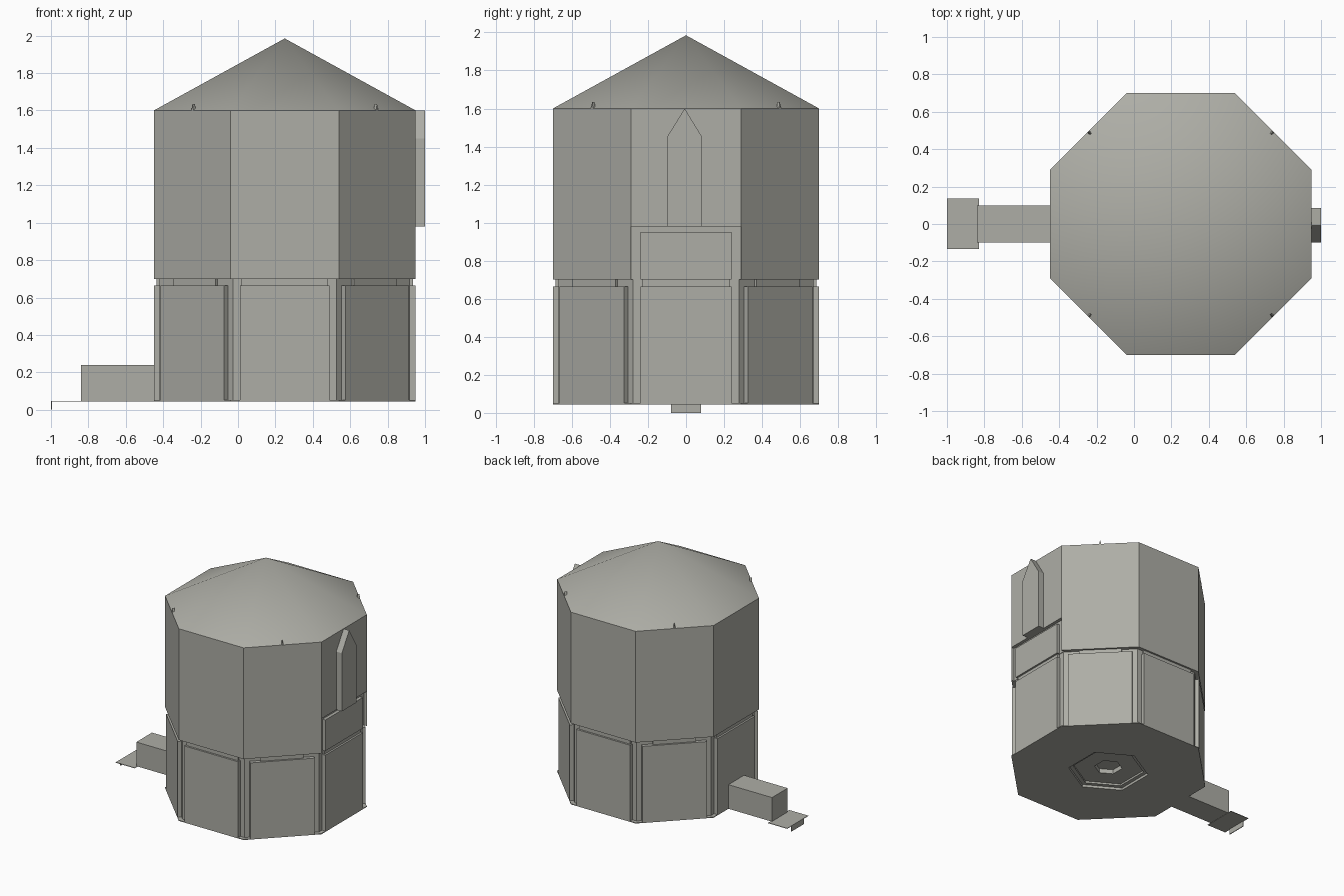
import bpy, bmesh, math
from mathutils import Matrix, Vector

if "Cube" in bpy.data.objects:
    bpy.data.objects.remove(bpy.data.objects["Cube"])

CX, AP = 0.25, 0.70                 # tower axis and outer apothem
Z0, SEAM, EAVE, APEX = 0.045, 0.70, 1.60, 1.985

stone = bpy.data.materials.new("pale grey")
stone.use_nodes = True
COL = (0.42, 0.42, 0.38, 1)
stone.diffuse_color = COL
stone.node_tree.nodes["Principled BSDF"].inputs["Base Color"].default_value = COL


def finish(name, bm):
    bmesh.ops.recalc_face_normals(bm, faces=bm.faces)
    me = bpy.data.meshes.new(name)
    bm.to_mesh(me)
    bm.free()
    me.materials.append(stone)
    ob = bpy.data.objects.new(name, me)
    bpy.context.collection.objects.link(ob)
    return ob


def loft(name, rings, n=8):
    """Closed n-sided solid from (apothem, z) rings; an apothem of 0 is a tip."""
    bm = bmesh.new()
    loops = []
    for ap, z in rings:
        r = ap / math.cos(math.pi / n)
        count = n if ap else 1
        loops.append([bm.verts.new((CX + r * math.cos((i + .5) * 2 * math.pi / n),
                                    r * math.sin((i + .5) * 2 * math.pi / n), z))
                      for i in range(count)])
    for a, b in zip(loops, loops[1:]):
        for i in range(n):
            j = (i + 1) % n
            bm.faces.new([a[i], a[j], b[0]] if len(b) == 1 else [a[i], a[j], b[j], b[i]])
    for end in (loops[0], loops[-1]):
        if len(end) > 1:
            bm.faces.new(end)
    return finish(name, bm)


def plate(name, outline, inner, outer, side):
    """Extrude an (across, z) outline between two apothems on wall number side."""
    bm = bmesh.new()
    face = bm.faces.new([bm.verts.new((inner, y, z)) for y, z in outline])
    out = bmesh.ops.extrude_face_region(bm, geom=[face])["geom"]
    bmesh.ops.translate(bm, vec=(outer - inner, 0, 0),
                        verts=[v for v in out if isinstance(v, bmesh.types.BMVert)])
    bm.transform(Matrix.Translation((CX, 0, 0)) @ Matrix.Rotation(side * math.pi / 4, 4, "Z"))
    return finish(name, bm)


def rect(hw, z0, z1):
    return [(-hw, z0), (hw, z0), (hw, z1), (-hw, z1)]


def cut(target, cutter):
    mod = target.modifiers.new("cut", "BOOLEAN")
    mod.operation, mod.solver, mod.object = "DIFFERENCE", "EXACT", cutter
    cutter.hide_render = True
    cutter.hide_set(True)


# Recessed lower core standing on a full-width floor flange
core = loft("lower_core", [(AP, Z0), (AP, Z0 + .006), (AP - .03, Z0 + .006), (AP - .03, 1.0)])

# Stepped six-sided socket in the underside
for i, (ap, depth) in enumerate([(.26, .02), (.23, .035), (.09, .07)]):
    cut(core, loft(f"socket_cutter_{i}", [(ap, -.02), (ap, Z0 + depth)], 6))

# Upper wall, notched above the entrance
upper = loft("upper_wall", [(AP, SEAM), (AP, EAVE)])
cut(upper, plate("notch_cutter", rect(.29, .6, .98), AP - .026, AP + .1, 0))

# Roof
roof = loft("roof", [(AP, EAVE), (0, APEX)])
for p in roof.data.polygons:
    p.use_smooth = len(p.vertices) == 3

# Lower wall panels and the narrow spacers above them
for s in range(8):
    plate(f"lower_panel_{s}", rect(.24, Z0, .665), .65, AP, s)
    plate(f"spacer_{s}", rect(.16 if s % 2 else .23, .66, SEAM + .005), .65, AP - .015, s)
plate("entrance_panel", rect(.24, SEAM, .95), .65, AP, 0)

# Pointed windows: one proud, four sunk flush in the diagonal walls
plate("pointed_window", [(-.10, .98), (.085, .98), (.085, 1.45), (-.007, 1.6), (-.10, 1.45)],
      AP - .02, AP + .05, 0)
for s in (1, 3, 5, 7):
    plate(f"flush_window_{s}", [(-.10, 1.0), (.10, 1.0), (.10, 1.2), (0, 1.635), (-.10, 1.2)],
          AP - .02, AP - .002, s)

# Spout, its end tray and the lip below it
plate("spout", rect(.10, Z0, .24), .6, 1.09, 4)
plate("spout_tray", rect(.135, Z0 - .002, Z0 + .002), 1.08, 1.25, 4)
plate("tray_lip", rect(.08, 0, Z0), 1.244, 1.25, 4)
